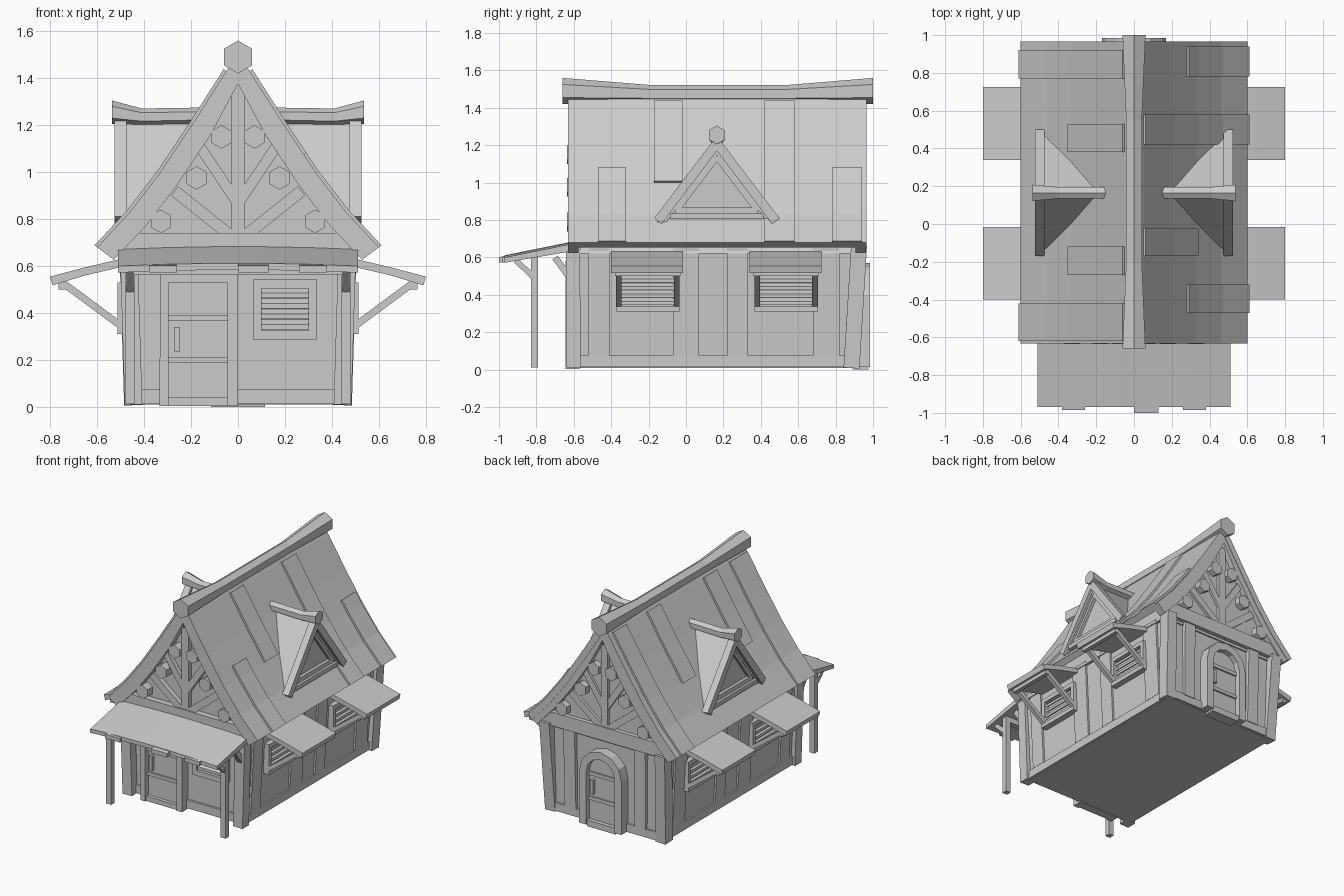
import bpy, bmesh, math
from mathutils import Vector

if "Cube" in bpy.data.objects:
    bpy.data.objects.remove(bpy.data.objects["Cube"])

GREY = (0.6, 0.6, 0.6, 1)
mat = bpy.data.materials.new("plain_grey")
mat.use_nodes = True
mat.diffuse_color = GREY
mat.node_tree.nodes["Principled BSDF"].inputs["Base Color"].default_value = GREY

MID = 0.165  # centre of the house along y


def finish(name, rings, mirror=False):
    """Skin a list of equal closed rings and cap both ends."""
    bm = bmesh.new()
    loops = [[bm.verts.new(p) for p in ring] for ring in rings]
    n = len(loops[0])
    for a, b in zip(loops, loops[1:]):
        for i in range(n):
            j = (i + 1) % n
            bm.faces.new((a[i], a[j], b[j], b[i]))
    bm.faces.new(loops[0])
    bm.faces.new(loops[-1])
    bmesh.ops.recalc_face_normals(bm, faces=bm.faces)
    mesh = bpy.data.meshes.new(name)
    bm.to_mesh(mesh)
    bm.free()
    mesh.materials.append(mat)
    ob = bpy.data.objects.new(name, mesh)
    bpy.context.collection.objects.link(ob)
    if mirror:
        ob.modifiers.new("Mirror", "MIRROR")
    return ob


def along_y(name, pts, a, b, mirror=False):
    return finish(name, [[(x, y, z) for x, z in pts] for y in (a, b)], mirror)


def along_x(name, pts, a, b, mirror=False):
    return finish(name, [[(x, y, z) for y, z in pts] for x in (a, b)], mirror)


def rect(u0, u1, v0, v1):
    return [(u0, v0), (u1, v0), (u1, v1), (u0, v1)]


def box(name, x0, x1, y0, y1, z0, z1, mirror=False):
    return along_y(name, rect(x0, x1, z0, z1), y0, y1, mirror)


def beam(name, p, q, width, depth, normal, mirror=False):
    """Straight timber from p to q, with its depth along normal."""
    p, q, n = Vector(p), Vector(q), Vector(normal)
    side = (q - p).cross(n).normalized() * width / 2
    n = side.cross(q - p).normalized() * depth / 2
    return finish(name, [[c + side + n, c - side + n, c - side - n, c + side - n]
                         for c in (p, q)], mirror)


def log(name, stations, place, mirror=False):
    """Six-sided log; stations are (position, height, radius)."""
    rings = []
    for t, z, r in stations:
        angles = [math.radians(90 + 60 * k) for k in range(6)]
        rings.append([place(t, r * math.cos(a), z + r * math.sin(a)) for a in angles])
    return finish(name, rings, mirror)


# Main roof curve, from ridge to eave
ROOF = [(0, 1.5), (0.05, 1.43), (0.19, 1.21), (0.33, 1.0), (0.46, 0.83), (0.6, 0.68)]


def roof_z(x):
    for (x0, z0), (x1, z1) in zip(ROOF, ROOF[1:]):
        if x <= x1:
            return z0 + (z1 - z0) * (x - x0) / (x1 - x0)
    return ROOF[-1][1]


def offset(pts, d):
    """Shift a roof curve inwards by d."""
    return [(max(x - 0.8 * d, 0) if x else 0, z - (0.6 * d if x else 1.8 * d)) for x, z in pts]


def roof_strip(name, x0, x1, y0, y1, side):
    xs = [x0] + [x for x, _ in ROOF if x0 < x < x1] + [x1]
    top = [(x, roof_z(x)) for x in xs]
    band = offset(top, -0.014) + offset(top, 0.01)[::-1]
    along_y(name, [(side * x, z) for x, z in band], y0, y1)


along_y("roof", ROOF + offset(ROOF, 0.045)[::-1], -0.625, 0.965, True)
under = offset(ROOF[:-1], 0.04) + [(0.5, 0.62)]
along_y("gable_core", under + [(-x, z) for x, z in under[:0:-1]], -0.575, 0.92)
for i, (x0, x1, y0, y1) in enumerate([(0.28, 0.6, -0.47, -0.32), (0.28, 0.6, 0.78, 0.94),
                                      (0.05, 0.33, -0.17, -0.02), (0.05, 0.6, 0.42, 0.58)]):
    roof_strip(f"right_roof_plank_{i}", x0, x1, y0, y1, 1)
for i, (x0, x1, y0, y1) in enumerate([(0.05, 0.34, 0.38, 0.53), (0.05, 0.34, -0.27, -0.12),
                                      (0.05, 0.6, 0.77, 0.92), (0.05, 0.6, -0.62, -0.42)]):
    roof_strip(f"left_roof_plank_{i}", x0, x1, y0, y1, -1)
log("ridge_log", [(-0.66, 1.49, 0.07), (-0.2, 1.475, 0.048), (0.55, 1.475, 0.048), (1.0, 1.49, 0.07)],
    lambda t, u, z: (u, t, z))

# Body
wall = [(0.45, 0.01), (0.482, 0.66)]
along_y("walls", wall + [(-x, z) for x, z in wall[::-1]], -0.575, 0.91)
box("floor_sill", -0.465, 0.465, -0.59, 0.925, 0.015, 0.075)
beam("front_corner_post", (0.445, -0.6, 0.01), (0.465, -0.605, 0.66), 0.075, 0.075, (0, 1, 0), True)
beam("back_corner_post", (0.445, 0.885, 0.01), (0.465, 0.925, 0.66), 0.08, 0.085, (0, 1, 0), True)
for i, (a, b) in enumerate([(-0.52, -0.41), (-0.07, 0.07), (0.22, 0.33), (0.68, 0.82)]):
    y = (a + b) / 2
    beam(f"side_board_{i}", (0.457, y, 0.075), (0.485, y, 0.65), b - a, 0.02, (1, 0, 0), True)

# Timbered gables on both ends
for end, s in (("front", -1), ("back", 1)):
    def at(d):
        return MID + s * d
    along_y(end + "_bargeboard", ROOF + offset(ROOF, 0.09)[::-1], at(0.74), at(0.797), True)
    box(end + "_tie_beam", -0.5, 0.5, *sorted((at(0.73), at(0.785))), 0.64, 0.74)
    y = at(0.755)
    beam(end + "_king_post", (0, y, 0.7), (0, y, 1.4), 0.055, 0.04, (0, 1, 0))
    beam(end + "_lower_brace", (0.02, y, 0.72), (0.27, y, 0.92), 0.05, 0.04, (0, 1, 0), True)
    beam(end + "_upper_brace", (0.01, y, 0.88), (0.17, y, 1.12), 0.045, 0.035, (0, 1, 0), True)
    for k, (x, z) in enumerate([(0.07, 1.15), (0.177, 0.975), (0.328, 0.79)]):
        log(f"{end}_log_end_{k}", [(at(0.7), z, 0.05), (at(0.8), z, 0.05)],
            lambda t, u, h, x=x: (x + u, t, h), True)

# Dormers, one on each roof slope
apex, foot = 1.21, 0.79
v = [(MID - 0.32, foot), (MID, apex), (MID + 0.32, foot)]
chevron = v + [(MID + 0.27, foot), (MID, apex - 0.065), (MID - 0.27, foot)]
along_x("dormer_roof", chevron, 0.17, 0.5, True)
wide = [(MID - 0.335, 0.81), (MID, 1.25), (MID + 0.335, 0.81), (MID + 0.295, 0.78),
        (MID, 1.17), (MID - 0.295, 0.78)]
along_x("dormer_bargeboard", wide, 0.475, 0.525, True)
along_x("dormer_wall", [(MID - 0.28, 0.8), (MID, 1.16), (MID + 0.28, 0.8)], 0.3, 0.475, True)
box("dormer_sill", 0.43, 0.515, MID - 0.25, MID + 0.25, 0.805, 0.835, True)
frame = [(MID - 0.22, 0.85), (MID, 1.14), (MID + 0.22, 0.85)]
for i in range(3):
    p, q = frame[i], frame[(i + 1) % 3]
    beam(f"dormer_window_trim_{i}", (0.48, *p), (0.48, *q), 0.035, 0.035, (1, 0, 0), True)
log("dormer_ridge_log", [(0.14, 1.24, 0.035), (0.41, 1.235, 0.036), (0.537, 1.255, 0.05)],
    lambda t, u, z: (t, MID + u, z), True)

# Porch
COLS = (-0.51, -0.3, -0.1, 0.1, 0.3, 0.51)
finish("porch_roof", [[(x, y, z + 0.012 * (1 - (x / 0.51) ** 2)) for y, z in
                       ((-0.97, 0.6), (-0.6, 0.675), (-0.6, 0.635), (-0.97, 0.572))] for x in COLS])
for i, (a, b, y) in enumerate([(-0.38, -0.26, -0.985), (0, 0.13, -1.0), (0.26, 0.38, -0.985)]):
    along_x(f"porch_plank_{i}", [(y, 0.602), (-0.62, 0.675), (-0.62, 0.64), (y, 0.572)], a, b)
box("porch_beam", -0.48, 0.48, -0.83, -0.79, 0.565, 0.605)
box("porch_post", 0.44, 0.48, -0.83, -0.79, 0.012, 0.58, True)
beam("porch_outer_brace", (0.46, -0.82, 0.5), (0.46, -0.91, 0.585), 0.03, 0.03, (1, 0, 0), True)
beam("porch_wall_brace", (0.46, -0.62, 0.49), (0.46, -0.7, 0.6), 0.035, 0.035, (1, 0, 0), True)

# Front door
jamb = [(-0.335, 0.005), (-0.33, 0.58), (0, 0.58), (0, 0.005),
        (-0.045, 0.005), (-0.045, 0.53), (-0.295, 0.53), (-0.295, 0.005)]
along_y("front_door_frame", jamb, -0.645, -0.57)
box("front_door", -0.295, -0.045, -0.61, -0.57, 0.02, 0.53)
box("front_threshold", -0.295, -0.045, -0.635, -0.57, 0.005, 0.04)
for z in (0.2, 0.38):
    box("front_door_rail", -0.295, -0.045, -0.622, -0.6, z - 0.012, z + 0.012)
box("front_door_handle", -0.272, -0.247, -0.635, -0.6, 0.235, 0.34)


# Shuttered windows: local (u, depth, z) mapped onto a wall by place
def window(name, place, half, z0, z1, rim, mirror=False):
    def slab(part, u0, u1, d0, d1, a, b, tilt=0):
        finish(f"{name}_{part}", [[place(u, d0, a + tilt), place(u, d1, a),
                                   place(u, d1, b), place(u, d0, b + tilt)] for u in (u0, u1)], mirror)
    for k in (-1, 1):
        slab("side_trim", k * half, k * (half + rim), 0, 0.045, z0 - rim, z1 + rim)
    slab("bottom_trim", -half, half, 0, 0.045, z0 - rim, z0)
    slab("top_trim", -half, half, 0, 0.045, z1, z1 + rim)
    step = (z1 - z0) / 4
    for k in range(4):
        slab("slat", -half, half, 0.0, 0.032, z0 + k * step + 0.005, z0 + k * step + 0.025, 0.022)


window("front_window", lambda u, d, z: (0.2 + u, -0.575 - d, z), 0.1, 0.325, 0.505, 0.037)
for i, y in enumerate((-0.205, 0.535)):
    window(f"side_window_{i}", lambda u, d, z, y=y: (0.468 + d, y + u, z), 0.14, 0.34, 0.5, 0.03, True)
    # Awning with its props
    slope = [(0.48, 0.635), (0.66, 0.592), (0.8, 0.555), (0.79, 0.518), (0.65, 0.56), (0.48, 0.6)]
    along_y(f"awning_{i}", slope, y - 0.195, y + 0.19, True)
    box(f"awning_batten_{i}", 0.735, 0.765, y - 0.175, y + 0.175, 0.5, 0.54, True)
    for k in (-1, 1):
        beam(f"awning_prop_{i}", (0.485, y + k * 0.155, 0.335), (0.755, y + k * 0.155, 0.535),
             0.03, 0.03, (0, 1, 0), True)


# Arched back door
def arch(r, spring):
    arc = [(-r * math.cos(math.pi * k / 6), spring + r * math.sin(math.pi * k / 6)) for k in range(7)]
    return [(-r, 0.015)] + arc + [(r, 0.015)]


along_y("back_door_frame", arch(0.17, 0.4) + arch(0.115, 0.4)[::-1], 0.89, 0.985)
along_y("back_door", arch(0.12, 0.4), 0.89, 0.945)
for z in (0.2, 0.38):
    box("back_door_rail", -0.115, 0.115, 0.93, 0.957, z - 0.013, z + 0.013)
box("back_door_handle", 0.07, 0.092, 0.93, 0.97, 0.24, 0.34)
box("back_threshold", -0.115, 0.115, 0.89, 0.975, 0, 0.045)
beam("back_board", (0.28, 0.915, 0.07), (0.285, 0.925, 0.65), 0.09, 0.03, (0, 1, 0), True)
